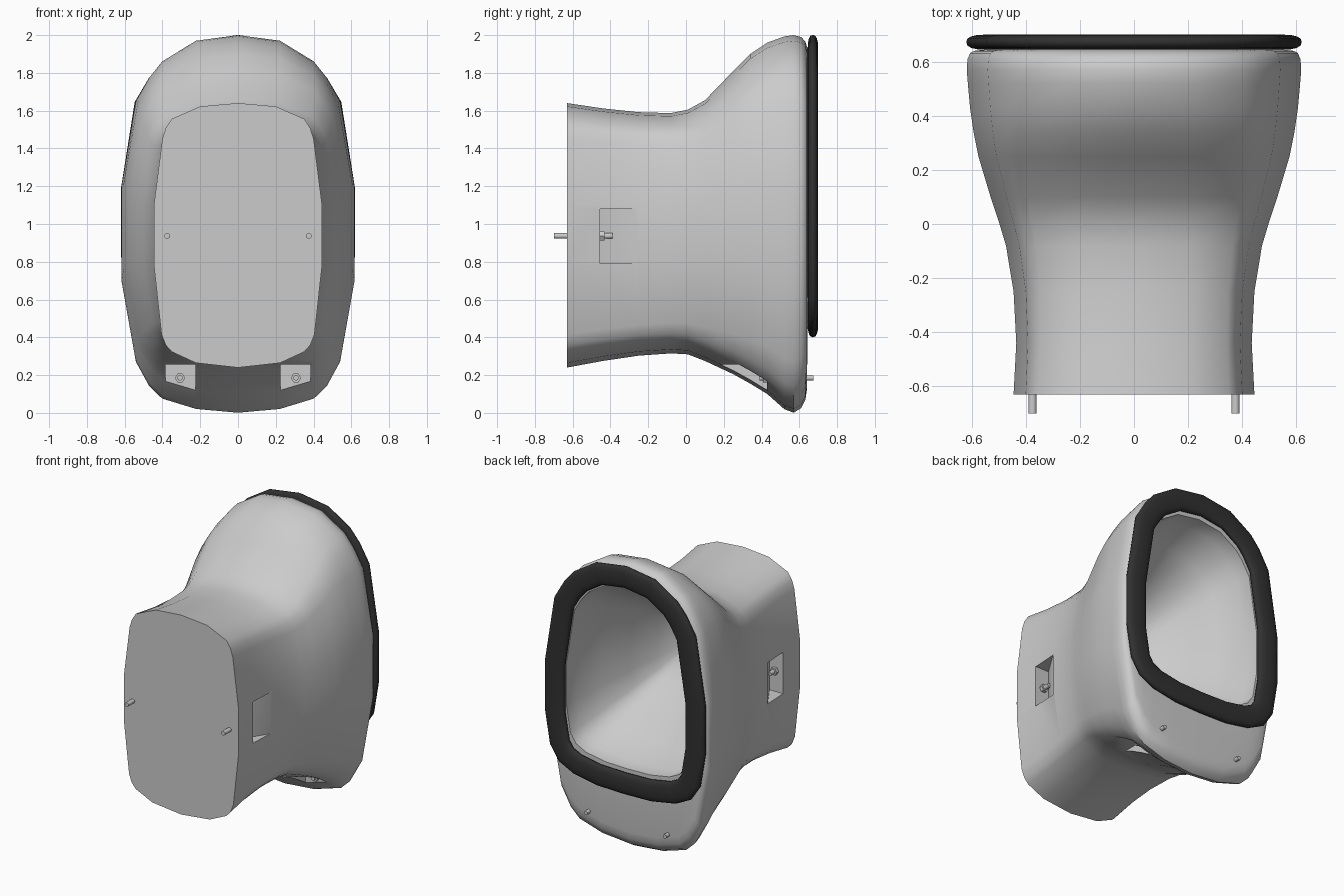
import bpy, bmesh, math
from mathutils import Vector

if "Cube" in bpy.data.objects:
    bpy.data.objects.remove(bpy.data.objects["Cube"])

def new_object(name, bm, smooth=None):
    bmesh.ops.recalc_face_normals(bm, faces=bm.faces)
    me = bpy.data.meshes.new(name)
    bm.to_mesh(me)
    bm.free()
    ob = bpy.data.objects.new(name, me)
    bpy.context.collection.objects.link(ob)
    bpy.ops.object.select_all(action='DESELECT')
    ob.select_set(True)
    bpy.context.view_layer.objects.active = ob
    if smooth:
        bpy.ops.object.shade_smooth_by_angle(angle=math.radians(smooth))
    return ob

def mirror_half(half):
    """Half outline running top to bottom on +x -> closed outline."""
    return half + [(-x, z) for x, z in half[-2:0:-1]]

def loft(bm, rings, closed=False):
    loops = [[bm.verts.new(p) for p in r] for r in rings]
    n = len(loops[0])
    pairs = list(zip(loops, loops[1:]))
    if closed:
        pairs.append((loops[-1], loops[0]))
    for a, b in pairs:
        for i in range(n):
            j = (i + 1) % n
            bm.faces.new((a[i], a[j], b[j], b[i]))
    if not closed:
        bm.faces.new(loops[0])
        bm.faces.new(loops[-1])

# Normalised half outlines of the narrow neck and wide mouth, top to bottom
NECK = [(0, 1), (.45, .975), (.79, .88), (.86, .81), (.90, .73), (1, .23),
        (1, -.23), (.91, -.75), (.86, -.83), (.79, -.88), (.50, -.965), (0, -1)]
MOUTH = [(0, 1), (.36, .97), (.65, .86), (.76, .775), (.875, .65), (1, .19),
         (1, -.295), (.875, -.73), (.76, -.86), (.65, -.925), (.36, -.98), (0, -1)]

def section(y, z0, z1, w, t):
    half = [((1-t)*a[0] + t*b[0], (1-t)*a[1] + t*b[1]) for a, b in zip(NECK, MOUTH)]
    c, h = (z0 + z1) / 2, (z1 - z0) / 2
    return [(x*w, y, c + z*h) for x, z in mirror_half(half)]

# Centre line of the gasket
SEAL = mirror_half([(0, 1.925), (.20, 1.895), (.35, 1.80), (.41, 1.73), (.475, 1.62),
                    (.545, 1.18), (.545, .84), (.51, .63), (.46, .555), (.37, .51),
                    (.2, .48), (0, .475)])

def seal_ring(y, s):
    return [(x*s, y, 1.2 + (z - 1.2)*s) for x, z in SEAL]

# Housing: outer shell, front face and hollow bowl in one loft
outer = [(-.63, .24, 1.64, .445, 0), (-.44, .275, 1.612, .435, 0),
         (-.25, .303, 1.592, .445, .05), (-.08, .315, 1.587, .473, .15),
         (.01, .31, 1.605, .50, .25), (.10, .275, 1.655, .53, .4),
         (.25, .205, 1.81, .575, .65), (.34, .155, 1.90, .593, .8),
         (.43, .10, 1.96, .606, .95), (.52, .02, 1.993, .614, 1),
         (.57, .001, 2.0, .618, 1), (.61, .025, 1.99, .615, 1),
         (.632, .07, 1.965, .605, 1), (.64, .12, 1.94, .59, 1)]
bowl = [(.645, 1.0), (.645, .875), (.54, .865), (.38, .71), (.20, .55),
        (.03, .38), (-.06, .22), (-.09, .08)]
bm = bmesh.new()
loft(bm, [section(*o) for o in outer] + [seal_ring(*b) for b in bowl])
body = new_object("housing", bm)

# Cutters for the four bolt pockets
def prism(name, base, offset):
    bm = bmesh.new()
    loft(bm, [base, [tuple(Vector(p) + Vector(offset)) for p in base]])
    return new_object(name, bm)

for s in (-1, 1):
    side = prism("side_pocket_cutter",
                 [(s*.33, -.455, .79), (s*.62, -.455, .79), (s*.62, .012, .79)], (0, 0, .29))
    low = prism("lower_pocket_cutter",
                [(s*.225, .18, .0), (s*.225, .43, .0), (s*.225, .43, .255), (s*.225, .18, .255)],
                (s*.16, 0, 0))
    for cutter in (side, low):
        bpy.context.view_layer.objects.active = body
        mod = body.modifiers.new("pocket", 'BOOLEAN')
        mod.operation, mod.solver, mod.object = 'DIFFERENCE', 'EXACT', cutter
        bpy.ops.object.modifier_apply(modifier=mod.name)
        bpy.data.objects.remove(cutter)
bpy.ops.object.select_all(action='DESELECT')
body.select_set(True)
bpy.context.view_layer.objects.active = body
bpy.ops.object.shade_smooth_by_angle(angle=math.radians(37))

# Gasket: flattened rounded section swept around the mouth
bm = bmesh.new()
rings = []
n = len(SEAL)
for i in range(n):
    p, a, b = (Vector(SEAL[k % n]) for k in (i, i - 1, i + 1))
    d1, d2 = (p - a).normalized(), (b - p).normalized()
    n1, n2 = Vector((-d1.y, d1.x)), Vector((-d2.y, d2.x))
    m = (n1 + n2).normalized()
    m /= m.dot(n1)
    ring = []
    for k in range(16):
        c, s = math.cos(k*math.tau/16), math.sin(k*math.tau/16)
        q = p + m * .075 * math.copysign(abs(c)**.8, c)
        ring.append((q.x, .672 + .028*math.copysign(abs(s)**.8, s), q.y))
    rings.append(ring)
loft(bm, rings, closed=True)
gasket = new_object("gasket", bm, 40)
rubber = bpy.data.materials.new("black_rubber")
rubber.diffuse_color = (.03, .03, .03, 1)
rubber.use_nodes = True
rubber.node_tree.nodes["Principled BSDF"].inputs["Base Color"].default_value = rubber.diffuse_color
gasket.data.materials.append(rubber)

# Bolts and hex nuts
def rod(name, x, z, y0, y1, r, sides):
    bm = bmesh.new()
    loft(bm, [[(x + r*math.cos(k*math.tau/sides), y, z + r*math.sin(k*math.tau/sides))
               for k in range(sides)] for y in (y0, y1)])
    return new_object(name, bm, 35)

for s in (-1, 1):
    rod("side_bolt", s*.375, .937, -.70, -.39, .015, 16)
    rod("side_nut", s*.375, .937, -.456, -.432, .027, 6)
    rod("lower_bolt", s*.307, .185, .39, .675, .014, 16)
    rod("lower_nut", s*.307, .185, .408, .431, .027, 6)
